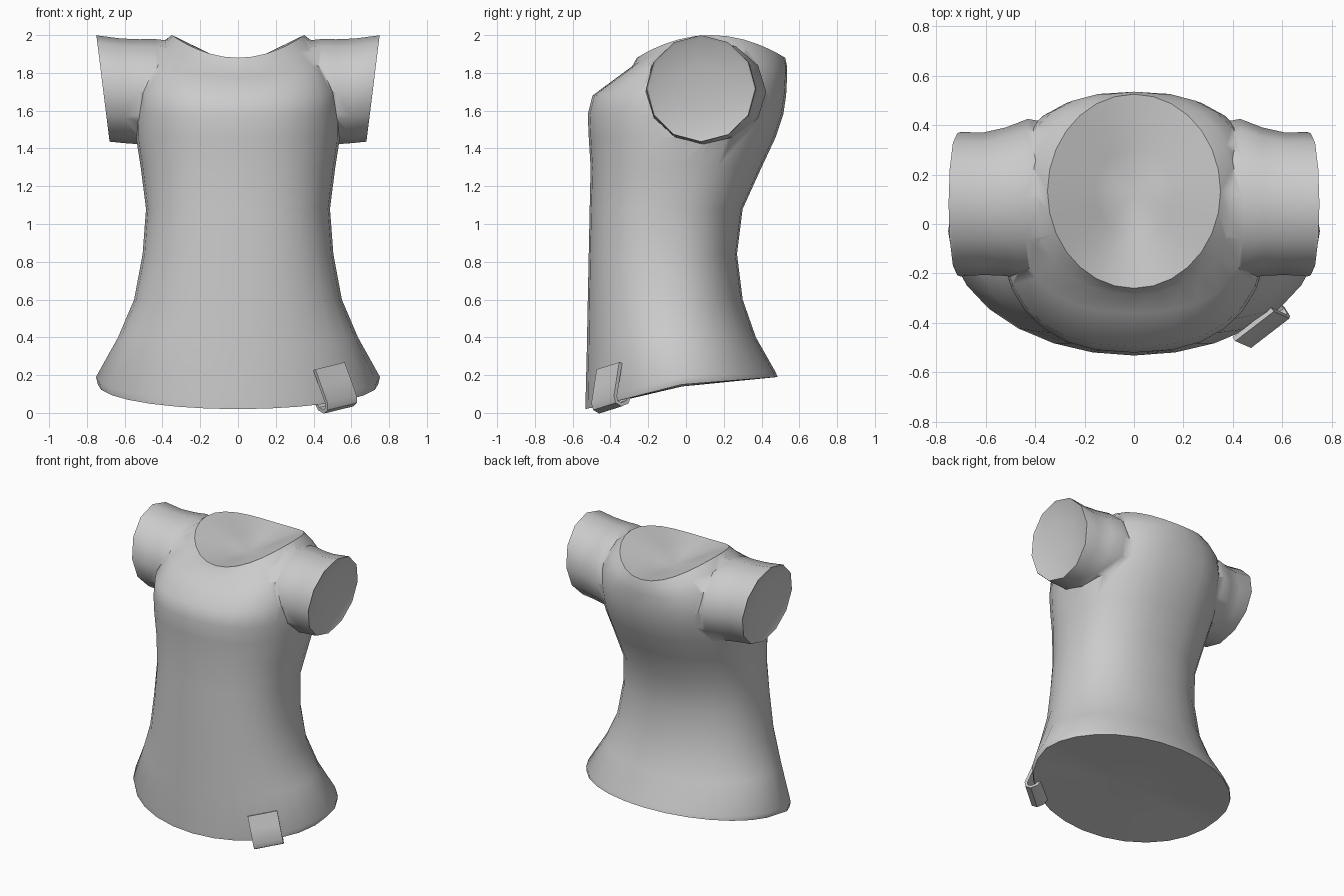
import bpy, bmesh, math
from mathutils import Vector

if "Cube" in bpy.data.objects:
    bpy.data.objects.remove(bpy.data.objects["Cube"])

grey = bpy.data.materials.new("light_grey")
grey.diffuse_color = (0.6, 0.6, 0.6, 1)
grey.use_nodes = True
grey.node_tree.nodes["Principled BSDF"].inputs["Base Color"].default_value = grey.diffuse_color


def make_object(name, bm):
    bmesh.ops.recalc_face_normals(bm, faces=bm.faces[:])
    mesh = bpy.data.meshes.new(name)
    bm.to_mesh(mesh)
    bm.free()
    mesh.materials.append(grey)
    ob = bpy.data.objects.new(name, mesh)
    bpy.context.collection.objects.link(ob)
    return ob


def select(ob):
    bpy.ops.object.select_all(action='DESELECT')
    ob.select_set(True)
    bpy.context.view_layer.objects.active = ob


def bridge(bm, a, b):
    for i in range(len(a)):
        j = (i + 1) % len(a)
        bm.faces.new((a[i], a[j], b[j], b[i]))


def loft(bm, rings):
    loops = [[bm.verts.new(p) for p in ring] for ring in rings]
    for a, b in zip(loops, loops[1:]):
        bridge(bm, a, b)
    return loops


def dish_cap(bm, ring, centre, sizes):
    # closes a ring with smaller inner rings and a centre point
    last = ring
    for size in sizes:
        inner = [bm.verts.new(centre.lerp(v.co, size)) for v in ring]
        bridge(bm, last, inner)
        last = inner
    mid = bm.verts.new(centre)
    for i in range(len(last)):
        bm.faces.new((last[i], last[(i + 1) % len(last)], mid))


# Shirt body: z at front, side, back; y at front, back; half width;
# roundness; power of the front-to-back height curve
N = 28
BODY = [
    (0.02, 0.15, 0.19, -0.532, 0.485, 0.742, 2.0, 1),
    (0.06, 0.19, 0.215, -0.532, 0.475, 0.752, 2.0, 1),
    (0.34, 0.40, 0.40, -0.525, 0.37, 0.635, 2.1, 2),
    (0.60, 0.60, 0.60, -0.52, 0.30, 0.55, 2.2, 2),
    (0.84, 0.84, 0.84, -0.515, 0.27, 0.505, 2.3, 2),
    (1.08, 1.08, 1.08, -0.51, 0.30, 0.487, 2.3, 2),
    (1.30, 1.30, 1.30, -0.505, 0.40, 0.515, 2.3, 2),
    (1.46, 1.46, 1.46, -0.515, 0.475, 0.54, 2.3, 2),
    (1.58, 1.58, 1.58, -0.52, 0.515, 0.54, 2.4, 2),
    (1.68, 1.70, 1.68, -0.495, 0.53, 0.535, 2.5, 2),
    (1.78, 1.87, 1.78, -0.36, 0.535, 0.48, 2.5, 2),
    (1.835, 1.955, 1.835, -0.285, 0.535, 0.41, 2.2, 2),
    (1.88, 2.00, 1.88, -0.26, 0.525, 0.35, 2.0, 2),
]


def body_ring(zf, zs, zb, yf, yb, a, e, p):
    pts = []
    for i in range(N):
        t = 2 * math.pi * i / N
        s, c = math.sin(t), math.cos(t)
        x = a * math.copysign(abs(s) ** (2 / e), s)
        y = (yf + yb) / 2 - (yb - yf) / 2 * math.copysign(abs(c) ** (2 / e), c)
        z = zs + ((zf if c > 0 else zb) - zs) * abs(c) ** p
        pts.append((x, y, z))
    return pts


bm = bmesh.new()
loops = loft(bm, [body_ring(*r) for r in BODY])
# flat hem and dished neck
dish_cap(bm, loops[0], Vector((0, -0.02, 0.14)), [0.5])
dish_cap(bm, loops[-1], Vector((0, 0.13, 1.83)), [0.75, 0.45])
shirt = make_object("shirt", bm)

# Sleeves: x at top, x at bottom, centre z, radius z, centre y, radius y
SLEEVE = [
    (0.36, 0.22, 1.69, 0.28, 0.10, 0.30),
    (0.44, 0.42, 1.70, 0.279, 0.10, 0.325),
    (0.52, 0.52, 1.70, 0.278, 0.09, 0.30),
    (0.62, 0.60, 1.705, 0.277, 0.082, 0.288),
    (0.735, 0.67, 1.716, 0.281, 0.08, 0.292),
    (0.75, 0.68, 1.718, 0.282, 0.08, 0.287),
    (0.74, 0.675, 1.718, 0.266, 0.08, 0.27),
]
M = 12
for side, label in ((1, "left_sleeve"), (-1, "right_sleeve")):
    rings = []
    for xt, xb, cz, rz, cy, ry in SLEEVE:
        ring = []
        for i in range(M):
            t = 2 * math.pi * i / M
            x = xb + (xt - xb) * (1 + math.cos(t)) / 2
            ring.append((side * x, cy + ry * math.sin(t), cz + rz * math.cos(t)))
        rings.append(ring)
    bm = bmesh.new()
    loops = loft(bm, rings)
    bm.faces.new(loops[0])
    dish_cap(bm, loops[-1], Vector((side * 0.68, 0.08, 1.718)), [0.5])
    sleeve = make_object(label, bm)
    # join the sleeve to the body
    select(shirt)
    mod = shirt.modifiers.new("join_sleeve", 'BOOLEAN')
    mod.operation = 'UNION'
    mod.solver = 'EXACT'
    mod.object = sleeve
    bpy.ops.object.modifier_apply(modifier=mod.name)
    bpy.data.objects.remove(sleeve)

select(shirt)
bpy.ops.object.shade_smooth_by_angle(angle=math.radians(52))

# Hem tag: a bent strip hooked under the front hem
out = Vector((0.6, -0.8, 0))
wide = Vector((0.78, 0.6, 0.19)).normalized()
up = out.cross(wide)
up = up if up.z > 0 else -up
origin = Vector((0.55, -0.43, 0.04))
PROFILE = [(-0.06, 0.21), (-0.03, 0.12), (0.0, 0.03), (-0.005, 0.0),
           (-0.035, -0.015), (-0.075, 0.0), (-0.095, 0.035)]
bm = bmesh.new()
rows = [[bm.verts.new(origin + out * o + up * u + wide * w) for w in (-0.1, 0.1)]
        for o, u in PROFILE]
for a, b in zip(rows, rows[1:]):
    bm.faces.new((a[0], a[1], b[1], b[0]))
tag = make_object("hem_tag", bm)
solid = tag.modifiers.new("thickness", 'SOLIDIFY')
solid.thickness = 0.02
solid.offset = 0
select(tag)
bpy.ops.object.modifier_apply(modifier=solid.name)
bpy.ops.object.shade_smooth_by_angle(angle=math.radians(40))
